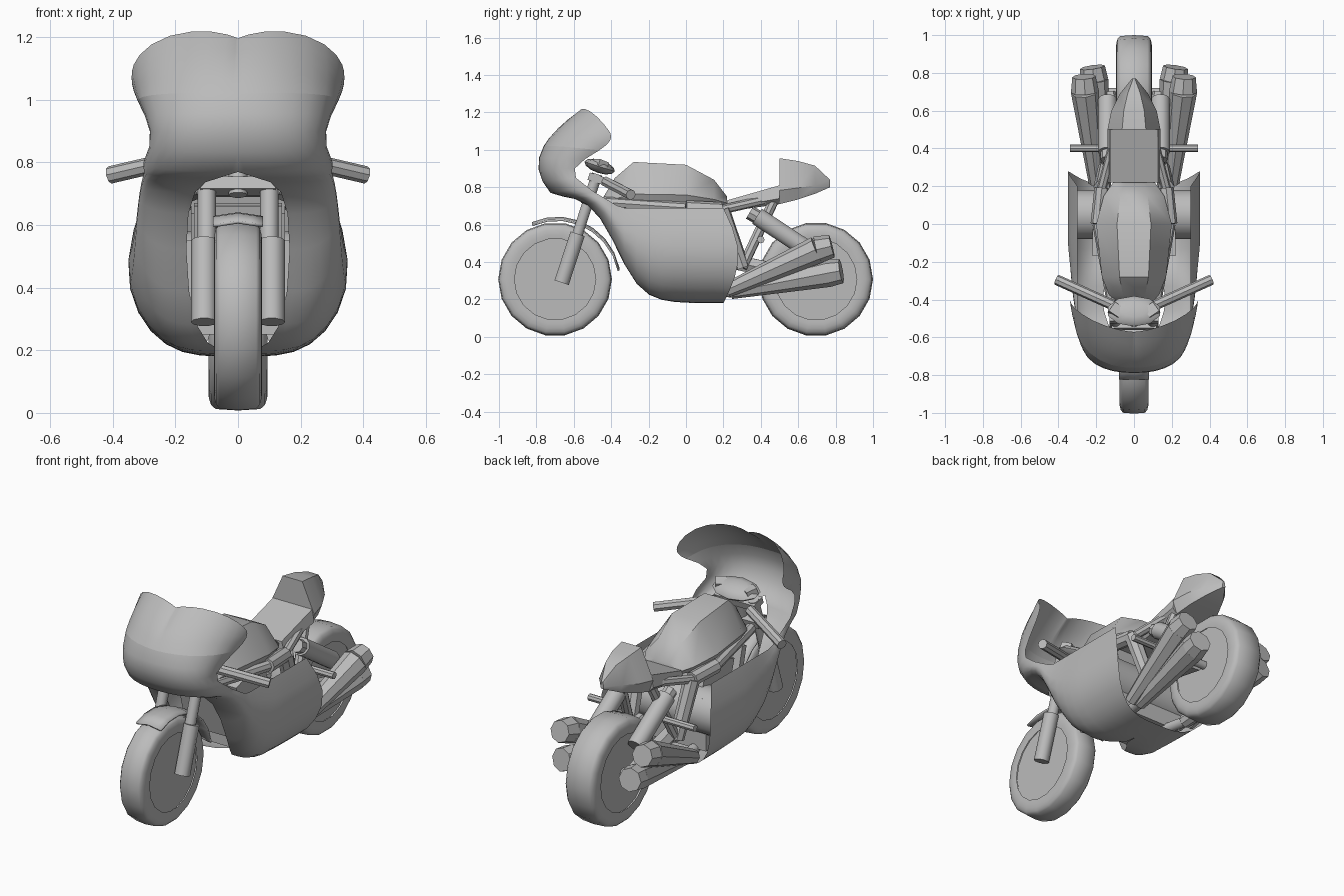
import bpy, bmesh, math
from mathutils import Vector

cube = bpy.data.objects.get("Cube")
if cube:
    bpy.data.objects.remove(cube)

grey = bpy.data.materials.new("plain_grey")
grey.use_nodes = True
colour = (.5, .5, .5, 1)
grey.diffuse_color = colour
grey.node_tree.nodes["Principled BSDF"].inputs["Base Color"].default_value = colour


def finish(name, bm, angle=40):
    bmesh.ops.remove_doubles(bm, verts=bm.verts, dist=.001)
    bmesh.ops.recalc_face_normals(bm, faces=bm.faces)
    mesh = bpy.data.meshes.new(name)
    bm.to_mesh(mesh)
    bm.free()
    mesh.materials.append(grey)
    part = bpy.data.objects.new(name, mesh)
    bpy.context.collection.objects.link(part)
    bpy.ops.object.select_all(action="DESELECT")
    part.select_set(True)
    bpy.context.view_layer.objects.active = part
    bpy.ops.object.shade_smooth_by_angle(angle=math.radians(angle))
    return part


def bridge(bm, rows, closed=False):
    grid = [[bm.verts.new(point) for point in row] for row in rows]
    count = len(grid[0])
    for first, second in zip(grid, grid[1:]):
        for i in range(count if closed else count - 1):
            j = (i + 1) % count
            bm.faces.new((first[i], first[j], second[j], second[i]))
    return grid


def sheet(name, rows, angle=50):
    bm = bmesh.new()
    bridge(bm, rows)
    return finish(name, bm, angle)


def solid(name, rows):
    bm = bmesh.new()
    grid = bridge(bm, rows, closed=True)
    bm.faces.new(grid[0])
    bm.faces.new(grid[-1])
    return finish(name, bm)


def rod(name, start, end, radius, end_radius=None, sides=10):
    """Capped straight tube, tapered when an end radius is given."""
    start, end = Vector(start), Vector(end)
    along = (end - start).normalized()
    across = along.cross(Vector((0, 0, 1))).normalized()
    upward = across.cross(along)
    turns = [math.tau * i / sides for i in range(sides)]
    ring = [across * math.cos(turn) + upward * math.sin(turn) for turn in turns]
    solid(name, [[start + spoke * radius for spoke in ring],
                 [end + spoke * (end_radius or radius) for spoke in ring]])


def pair(name, start, end, radius, end_radius=None, sides=10):
    for label, sign in (("left_", 1), ("right_", -1)):
        mirror = Vector((sign, 1, 1))
        rod(label + name, mirror * Vector(start), mirror * Vector(end), radius, end_radius, sides)


def box(name, centre, size, tilt=0):
    bm = bmesh.new()
    bmesh.ops.create_cube(bm, size=1)
    bmesh.ops.scale(bm, vec=size, verts=bm.verts)
    part = finish(name, bm)
    part.location = centre
    part.rotation_euler.x = tilt
    return part


# Wheels: rounded tyre section turned about the axle, with a flat disc inside
wheel_height = .308


def wheel(name, y, radius, half, segments=18):
    section = []
    for degrees in range(-25, 206, 23):
        c, s = math.cos(math.radians(degrees)), math.sin(math.radians(degrees))
        section.append((math.copysign(half * abs(c) ** .3, c), radius * (.8 + .2 * s)))
    rows = []
    for i in range(segments + 1):
        turn = math.tau * i / segments
        rows.append([(x, y + r * math.cos(turn), wheel_height + r * math.sin(turn))
                     for x, r in section])
    sheet(name + "_tyre", rows)
    side = half * .85
    rod(name + "_disc", (-side, y, wheel_height), (side, y, wheel_height),
        radius * .74, sides=segments)


front_axle, rear_axle = -.7, .695
wheel("front_wheel", front_axle, radius=.304, half=.077)
wheel("rear_wheel", rear_axle, radius=.305, half=.095)


# Fairing: superellipse sections from the inner edge to the outer edge
def section(inner, outer, power, bulge=0, lift=0, bow=0, steps=10):
    inner, outer = Vector(inner), Vector(outer)
    reach = outer - inner
    points = []
    for i in range(steps + 1):
        u = i / steps
        turn = math.pi / 2 * u * u * (3 - 2 * u)
        out = math.sin(turn) ** power
        rise = 1 - max(math.cos(turn), 0) ** power if i < steps else 1
        swell = math.sin(math.pi * rise)
        points.append(inner + Vector((reach.x * out + bulge * swell,
                                      reach.y * rise + bow * swell,
                                      reach.z * rise + lift * math.sin(2 * turn))))
    return points


def nose_row(z):
    """The nose leans back above and below its tip; its side edge waves in and out."""
    tip = .92
    above = max(0, z - 1)
    edge = tip + (z - tip) * (.8 - above)
    wave = math.cos(math.tau * (edge - .88) / .38)
    return section((0, -.79 + 2.9 * (z - tip) ** 2, z),
                   (.31 - .03 * wave, -.5 - .1 * wave, edge),
                   power=.85 + 2.2 * above, lift=above * .25)


def belly_row(y):
    """The lower edge drops behind the wheel opening and closes into a keel."""
    fade = min(1, max(0, -.1 - y) / .6)
    ahead = max(0, -.35 - y)
    opening = max(-1, min(1, (y + .4) / .34))
    low = .18 + .58 / (1 + math.exp((y + .37) / .07))
    top = y + ahead * .55
    return section((.165 * math.cos(math.pi / 2 * opening), y, low),
                   (.3, top, .69 + max(0, -.35 - top) * .6),
                   power=.5 + .35 * fade, bulge=.055 * (1 - fade), bow=max(0, y - .04) / 2)


def shell(name, rows):
    bm = bmesh.new()
    for sign in (1, -1):
        bridge(bm, [[(sign * x, y, z) for x, y, z in row] for row in rows])
    return finish(name, bm, angle=70)


def spread(start, end, count):
    return [start + (end - start) * i / (count - 1) for i in range(count)]


screen_base, nose_base = 1.02, .77
shell("windscreen", [nose_row(z) for z in spread(1.195, screen_base, 5)])
shell("fairing", [nose_row(z) for z in spread(screen_base, nose_base, 5)]
      + [belly_row(y) for y in spread(-.66, .2, 14)])


# Tank and seat: six-sided sections given by position, bottom, top and half width
def body(name, stations, flat):
    rows = []
    for y, low, top, wide in stations:
        middle = low + (top - low) * .3
        half = [(wide * .8, low), (wide, middle), (wide * flat, top)]
        rows.append([(x, y, z) for x, z in half] + [(-x, y, z) for x, z in reversed(half)])
    return solid(name, rows)


body("fuel_tank", [(-.44, .7, .75, .1), (-.38, .69, .85, .13), (-.28, .69, .935, .17),
                   (0, .69, .92, .2), (.15, .69, .84, .16), (.22, .7, .75, .11)], flat=.45)
body("seat", [(.22, .67, .73, .14), (.5, .71, .81, .14)], flat=.9)
body("tail_hump", [(.5, .71, .955, .14), (.6, .735, .94, .12), (.69, .765, .915, .075),
                   (.77, .8, .84, .01)], flat=.45)

# Front mudguard: crowned strip around the tyre, opening out towards the back
mudguard = sheet("front_mudguard", [
    [(x, front_axle + gap * math.sin(turn), wheel_height + gap * math.cos(turn) - abs(x) * .15)
     for x in spread(-.08, .08, 5)]
    for turn, gap in zip(spread(-.38, 1.4, 8), spread(.33, .35, 8))])
thickness = mudguard.modifiers.new("thickness", "SOLIDIFY")
thickness.thickness = .01


# Front fork, clamps, dash and handlebars, placed along the steering axis
def steering(x, along):
    return (x, -.665 + .19 * along, .29 + .58 * along)


rake = -.32
pair("fork_slider", steering(.108, 0), steering(.108, .45), radius=.042)
pair("fork_tube", steering(.1, .4), steering(.1, 1), radius=.03)
rod("steering_stem", steering(0, .7), steering(0, 1), radius=.03)
box("lower_clamp", steering(0, .75), (.24, .07, .04), rake)
box("upper_clamp", steering(0, .96), (.26, .08, .04), rake)
bm = bmesh.new()
bmesh.ops.create_uvsphere(bm, u_segments=10, v_segments=6, radius=1)
bmesh.ops.scale(bm, vec=(.145, .085, .035), verts=bm.verts)
dash = finish("dash_cluster", bm)
dash.location = steering(0, 1.07)
dash.rotation_euler.x = rake
for label, sign in (("left", 1), ("right", -1)):
    dial = box(label + "_dash_block", steering(sign * .095, 1.09), (.06, .06, .04), rake)
    dial.rotation_euler.z = sign * .6
pair("handlebar", (.11, -.43, .83), (.41, -.295, .76), radius=.028, sides=8)

# Engine and frame
box("engine_block", (0, -.02, .4), (.44, .3, .3))
rod("engine_cover", (-.3, .05, .45), (.3, .05, .45), radius=.13, sides=16)
box("cylinder_head", (0, -.08, .59), (.3, .26, .18), tilt=.3)
box("radiator", (0, -.3, .52), (.28, .04, .3), tilt=.25)
beam_joint, beam_elbow, beam_foot = (.19, 0, .69), (.17, .19, .68), (.15, .3, .37)
pair("frame_spar", (.11, -.44, .72), beam_joint, radius=.03, sides=8)
pair("frame_bend", beam_joint, beam_elbow, radius=.04, sides=8)
pair("frame_leg", beam_elbow, beam_foot, radius=.045, end_radius=.04, sides=8)
pair("seat_stay", (.1, .47, .73), beam_foot, radius=.028, sides=8)
pair("seat_rail", beam_elbow, (.09, .5, .75), radius=.025, sides=8)
pair("foot_peg", (.14, .4, .52), (.34, .4, .52), radius=.02, sides=8)

# Rear suspension
pair("swingarm", (.11, .26, .4), (.13, rear_axle, wheel_height), radius=.045, sides=6)
rod("rear_axle", (-.15, rear_axle, wheel_height), (.15, rear_axle, wheel_height), radius=.025)
pair("shock_cap", (.14, .34, .665), (.14, .4, .63), radius=.038, sides=8)
pair("shock_body", (.14, .38, .645), (.14, .66, .46), radius=.05)

# Exhausts: an upper and a lower muffler on each side, with a short end cone
upper_end, lower_end, collector = (.26, .7, .465), (.21, .76, .34), (.16, .24, .24)
pair("upper_muffler", (.2, .22, .25), upper_end, radius=.04, end_radius=.074, sides=8)
pair("upper_muffler_tip", upper_end, (.265, .78, .485), radius=.074, end_radius=.062, sides=8)
pair("lower_pipe", (.12, 0, .25), collector, radius=.03)
pair("lower_muffler", collector, lower_end, radius=.038, end_radius=.074, sides=8)
pair("lower_muffler_tip", lower_end, (.22, .83, .352), radius=.074, end_radius=.066, sides=8)
